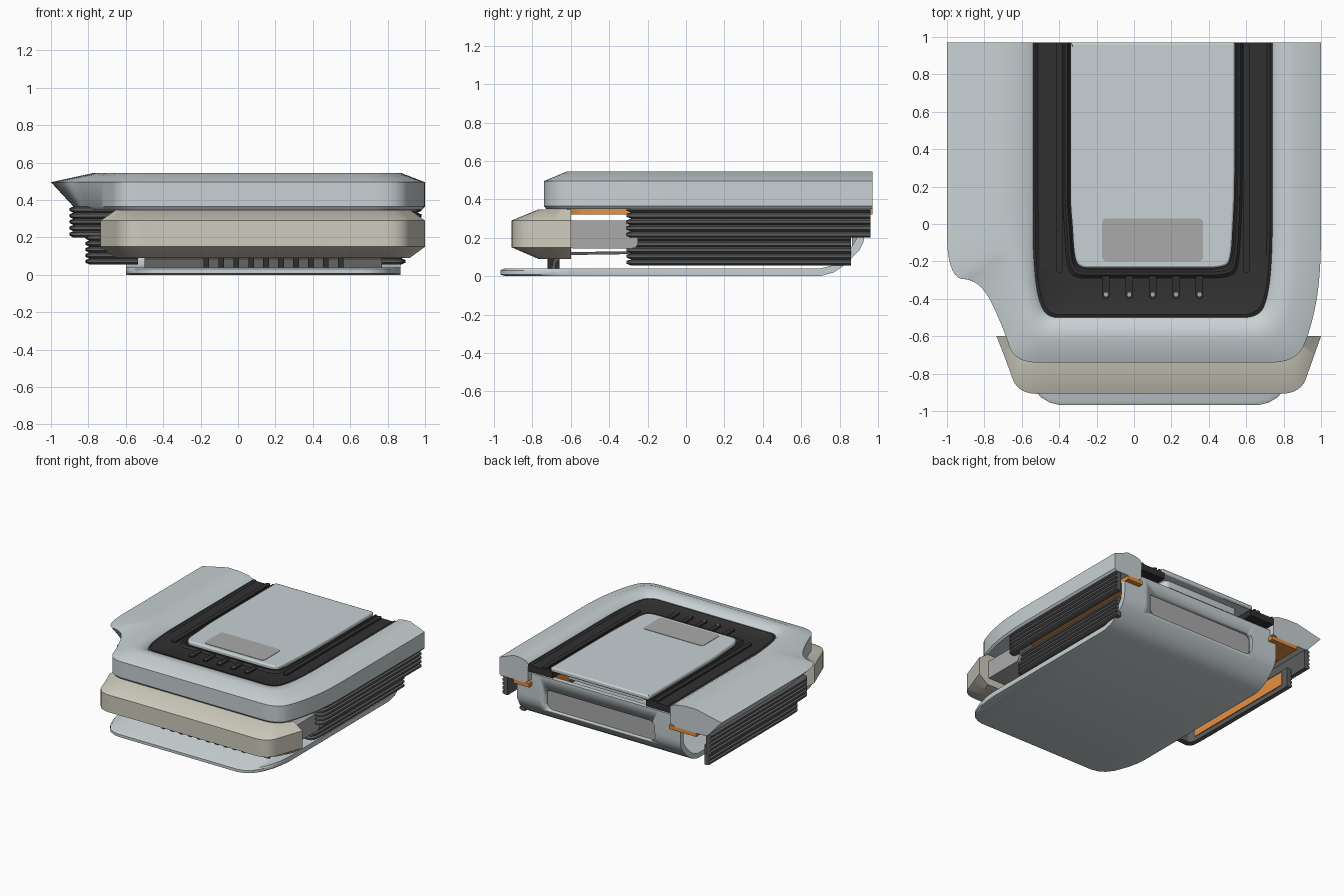
import bpy, bmesh
from mathutils import Vector

if "Cube" in bpy.data.objects:
    bpy.data.objects.remove(bpy.data.objects["Cube"])

def material(name, r, g, b):
    m = bpy.data.materials.new(name)
    m.diffuse_color = (r, g, b, 1)
    m.use_nodes = True
    m.node_tree.nodes["Principled BSDF"].inputs["Base Color"].default_value = m.diffuse_color
    return m

PALE = material("pale_shell", .58, .64, .66)
DARK = material("black_rubber", .03, .03, .03)
GREY = material("bellows_grey", .11, .11, .11)
MID = material("mid_grey", .40, .40, .40)
BEIGE = material("beige", .62, .60, .51)
ORANGE = material("orange", .80, .28, .05)

def finish(name, bm, mat, bevel=0, angle=.6):
    bmesh.ops.recalc_face_normals(bm, faces=bm.faces)
    me = bpy.data.meshes.new(name)
    bm.to_mesh(me)
    bm.free()
    ob = bpy.data.objects.new(name, me)
    bpy.context.collection.objects.link(ob)
    me.materials.append(mat)
    if bevel:
        m = ob.modifiers.new("bevel", "BEVEL")
        m.width, m.segments, m.limit_method, m.angle_limit = bevel, 2, "ANGLE", .7
    bpy.ops.object.select_all(action="DESELECT")
    bpy.context.view_layer.objects.active = ob
    ob.select_set(True)
    bpy.ops.object.shade_smooth_by_angle(angle=angle)
    return ob

def loft(name, rings, mat, bevel=0):
    """Skin closed rings of equal length and cap both ends."""
    bm = bmesh.new()
    vs = [[bm.verts.new(p) for p in r] for r in rings]
    n = len(vs[0])
    for a, b in zip(vs, vs[1:]):
        for i in range(n):
            bm.faces.new((a[i], a[(i + 1) % n], b[(i + 1) % n], b[i]))
    bm.faces.new(vs[0])
    bm.faces.new(vs[-1])
    return finish(name, bm, mat, bevel)

def smooth(pts, times=2):
    """Corner cutting that keeps both ends."""
    pts = [Vector(p) for p in pts]
    for _ in range(times):
        out = [pts[0]]
        for a, b in zip(pts, pts[1:]):
            out += [a.lerp(b, .25), a.lerp(b, .75)]
        pts = out + [pts[-1]]
    return pts

def sweep(name, outer, inner, section, mat, bevel=0):
    """Section points are (0 outer .. 1 inner, z); may depend on the station."""
    rings = []
    for o, i in zip(outer, inner):
        sec = section(o) if callable(section) else section
        rings.append([(*o.lerp(i, t), z) for t, z in sec])
    return loft(name, rings, mat, bevel)

def rbox(name, x, y, z, mat, r=0, axis=2, bevel=0):
    """Box from ranges, with the edges along one axis rounded."""
    bm = bmesh.new()
    bmesh.ops.create_cube(bm, size=1)
    for v in bm.verts:
        v.co = [(a + b) / 2 + c * (b - a) for (a, b), c in zip((x, y, z), v.co)]
    if r:
        es = [e for e in bm.edges
              if abs((e.verts[0].co - e.verts[1].co).normalized()[axis]) > .9]
        bmesh.ops.bevel(bm, geom=es, offset=r, segments=6, profile=.5, affect="EDGES")
    return finish(name, bm, mat, bevel)

# upper U-shaped frame with an undercut wing on the left
frame_out = smooth([(-1, .97), (-1, .2), (-1, -.29), (-.82, -.30), (-.70, -.55), (-.64, -.74), (-.4, -.74),
                    (.1, -.74), (.6, -.74), (.87, -.74), (.95, -.55), (1, -.27), (1, .2), (1, .97)], 3)
frame_in = smooth([(-.54, .97), (-.54, .3), (-.54, 0), (-.54, -.15), (-.52, -.38), (-.47, -.5), (-.35, -.5),
                   (.1, -.5), (.5, -.5), (.67, -.5), (.72, -.38), (.74, -.15), (.74, .2), (.74, .97)], 3)

def frame_section(o):
    k = .26 * min(1, max(0, (-.68 - o.x) / .3))
    return [(.05 + k, .35), (k, .365), (0, .495), (.5, .545), (.72, .543), (.92, .53), (1, .51), (1, .37), (.9, .35)]

sweep("upper_frame", frame_out, frame_in, frame_section, PALE)

# black trim channel between frame and lid
lid_edge = smooth([(-.34, .97), (-.34, .3), (-.34, .1), (-.33, 0), (-.32, -.18), (-.29, -.235), (-.2, -.235),
                   (.1, -.235), (.3, -.235), (.49, -.235), (.52, -.18), (.53, 0), (.54, .2), (.54, .97)], 3)
sweep("rubber_trim", frame_in, lid_edge,
      [(-.02, .45), (-.02, .505), (.06, .515), (.14, .503), (.8, .503), (.86, .518), (.92, .518), (.97, .5),
       (1.1, .5), (1.1, .45)], DARK)
for i, x in enumerate((-.40, .60)):
    rbox(f"trim_ridge_{i}", (x - .018, x + .018), (-.26, .97), (.49, .517), DARK, .017)
for i in range(5):
    x = -.15 + i * .125
    rbox(f"trim_finger_{i}", (x - .02, x + .02), (-.40, -.26), (.49, .513), DARK, .018)
    rbox(f"finger_pin_{i}", (x - .01, x + .01), (-.388, -.365), (.5, .518), MID, .009)

# lid with window and lower stiffener
lid = [p for p in lid_edge]
loft("lid", [[(p.x, p.y, z) for p in lid] for z in (.5, .537)], PALE, .012)
rbox("lid_window", (-.17, .37), (-.20, .03), (.53, .54), MID, .025)
rbox("lid_underplate", (-.25, .45), (-.15, .90), (.445, .505), PALE, .04)

# front bumper
sweep("front_bumper",
      smooth([(-.735, -.6), (-.68, -.74), (-.62, -.91), (-.4, -.905), (.1, -.905), (.66, -.905), (.89, -.91),
              (.95, -.74), (1, -.6)], 3),
      smooth([(-.55, -.6), (-.53, -.6), (-.48, -.6), (-.3, -.6), (.1, -.6), (.6, -.6), (.75, -.6),
              (.80, -.6), (.82, -.6)], 3),
      [(0, .15), (0, .29), (.45, .347), (1, .347), (1, .09), (.45, .09)], BEIGE, .008)
rbox("core_block", (-.64, .91), (-.62, -.25), (.145, .29), MID, .03, 0)

# orange liner under the frame
sweep("orange_liner", frame_out, frame_in, lambda o: [(.5, .32), (.5, .352), (1.03, .352), (1.03, .32)], ORANGE)

# ribbed side bellows, mirrored about the body axis x = 0.04
def zigzag(z0, z1, n, depth):
    h = (z1 - z0) / n
    pts = []
    for i in range(n):
        z = z0 + i * h
        pts += [(depth, z), (0, z + h * .3), (0, z + h * .75)]
    return pts + [(depth, z1), (.6, z1), (.6, z0)]

for side, s in (("right", 1), ("left", -1)):
    def path(x, y_end):
        pts = [(x - .28, -.29), (x - .1, -.31), (x - .01, -.31), (x, -.2), (x, .2), (x, y_end)]
        inn = [(x - .28, -.21), (x - .14, -.21), (x - .08, -.21), (x - .08, -.1), (x - .08, .2), (x - .08, y_end)]
        f = lambda ps: smooth([(.04 + s * (a - .04), b) for a, b in ps])
        return f(pts), f(inn)
    sweep(f"upper_bellows_{side}", *path(.98, .96), zigzag(.20, .365, 5, .25), GREY)
    sweep(f"lower_bellows_{side}", *path(.895, .86), zigzag(.055, .215, 5, .25), GREY)
    xs = sorted((.04 + s * .82, .04 + s * .80))
    rbox(f"orange_side_strip_{side}", xs, (-.2, .8), (.09, .2), ORANGE)

# lower tray: flat sole curving up into the rear wall
fronts = [(0, -.62), (.008, -.70), (.025, -.78), (.06, -.87), (.10, -.925), (.15, -.955), (.2, -.967)]
stations = [(-.6 + d, f) for d, f in fronts] + [(.87 - d, f) for d, f in reversed(fronts)]
tray = loft("lower_tray", [[(x, y, z) for y, z in (
    (f, .008), (f + .03, 0), (.70, 0), (.77, .02), (.83, .06), (.90, .13), (.925, .18), (.93, .23), (.93, .42),
    (.89, .42), (.89, .23), (.885, .19), (.86, .15), (.80, .09), (.76, .055), (.70, .04), (f + .02, .04), (f, .03))]
    for x, f in stations], PALE)
cutter = rbox("rear_slot_cutter", (-.37, .62), (.8, 1), (.15, .32), MID, .05, 1)
cutter.hide_render = True
cutter.hide_viewport = True
cut = tray.modifiers.new("slot", "BOOLEAN")
cut.object, cut.operation, cut.solver = cutter, "DIFFERENCE", "EXACT"
rbox("rear_slot_panel", (-.42, .67), (.865, .892), (.13, .36), MID, .04, 1)

# curved apron and cooling ribs below the bumper
apron = [(-.70, .04), (-.69, .085), (-.66, .11), (-.60, .125), (-.28, .13),
         (-.28, .115), (-.60, .11), (-.65, .095), (-.675, .075), (-.68, .04)]
loft("front_apron", [[(x, y, z) for y, z in apron] for x in (-.5, .77)], GREY)
for i in range(10):
    x = -.17 + i * .08
    rbox(f"apron_rib_{i}", (x - .015, x + .015), (-.72, -.66), (.04, .095), DARK)
